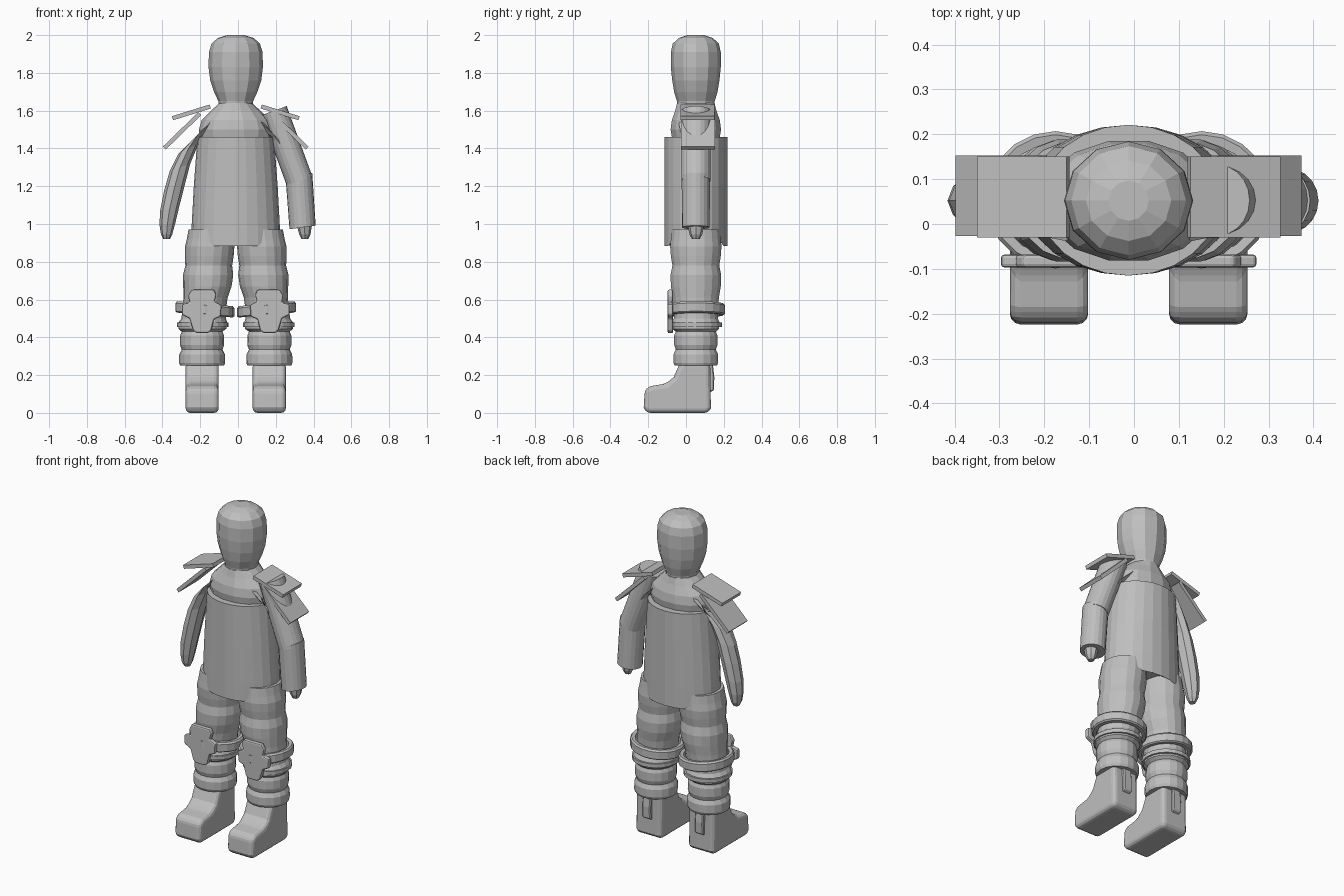
import bpy, bmesh, math
from mathutils import Vector, Matrix

MID = -0.012      # mirror plane of the figure
CY = 0.052        # depth centre of the body

grey = bpy.data.materials.new("plain_grey")
grey.diffuse_color = (0.52, 0.52, 0.52, 1)


def finish(name, bm):
    bmesh.ops.remove_doubles(bm, verts=bm.verts, dist=0.0005)
    bmesh.ops.recalc_face_normals(bm, faces=bm.faces)
    me = bpy.data.meshes.new(name)
    bm.to_mesh(me)
    bm.free()
    me.materials.append(grey)
    ob = bpy.data.objects.new(name, me)
    bpy.context.collection.objects.link(ob)
    return ob


def loft(name, rings, n=12, caps=True, adjust=None):
    """Skin a list of rings (x, y, z, rx, ry, tilt about y in degrees)."""
    bm = bmesh.new()
    loops = []
    for x, y, z, rx, ry, tilt in rings:
        rot = Matrix.Rotation(math.radians(tilt), 3, 'Y')
        loop = []
        for i in range(n):
            a = 2 * math.pi * i / n
            p = Vector((x, y, z)) + rot @ Vector((rx * math.cos(a), ry * math.sin(a), 0))
            loop.append(bm.verts.new(adjust(p) if adjust else p))
        loops.append(loop)
    for lo, hi in zip(loops, loops[1:]):
        for i in range(n):
            j = (i + 1) % n
            bm.faces.new((lo[i], lo[j], hi[j], hi[i]))
    if caps:
        bm.faces.new(loops[0])
        bm.faces.new(loops[-1])
    return finish(name, bm)


def prism(name, pts, plane, a, b, bevel=0, seg=2):
    """Extrude an outline lying in the xz or yz plane."""
    bm = bmesh.new()
    put = (lambda u, v, d: (u, d, v)) if plane == 'xz' else (lambda u, v, d: (d, u, v))
    f = [[bm.verts.new(put(u, v, d)) for u, v in pts] for d in (a, b)]
    bm.faces.new(f[0])
    bm.faces.new(f[1])
    for i in range(len(pts)):
        j = (i + 1) % len(pts)
        bm.faces.new((f[0][i], f[0][j], f[1][j], f[1][i]))
    ob = finish(name, bm)
    if bevel:
        m = ob.modifiers.new("bevel", 'BEVEL')
        m.width, m.segments, m.limit_method = bevel, seg, 'ANGLE'
    return ob


def slab(name, p, q, thick, y0, y1):
    """Flat tilted plate between two points of the front view."""
    d = Vector((q[0] - p[0], q[1] - p[1])).normalized() * thick / 2
    nx, nz = -d.y, d.x
    return prism(name, [(p[0] + nx, p[1] + nz), (q[0] + nx, q[1] + nz),
                        (q[0] - nx, q[1] - nz), (p[0] - nx, p[1] - nz)], 'xz', y0, y1)


# Head and neck
loft("head", [(MID, CY, z, rx, ry, 0) for z, rx, ry in
              [(1.60, .088, .095), (1.65, .092, .10), (1.70, .115, .115), (1.76, .135, .125),
               (1.83, .144, .132), (1.91, .142, .132), (1.955, .128, .122),
               (1.985, .095, .09), (2.0, .045, .045)]], 12)

# Shoulder yoke
loft("shoulders", [(MID, CY, z, rx, ry, 0) for z, rx, ry in
                   [(1.40, .18, .12), (1.50, .195, .137), (1.55, .18, .13),
                    (1.60, .13, .112), (1.64, .088, .102)]], 14)

# Barrel shaped torso cover, hem raised at the hips
def hem(p):
    if p.z < 0.9 and abs(p.x - MID) > 0.13:
        p.z += 0.065 * min(1, (abs(p.x - MID) - 0.10) / 0.10)
    return p

loft("torso_cover", [(MID, CY + .001, .883, .234, .168, 0), (MID, CY + .001, 1.0, .233, .168, 0),
                     (MID, CY + .001, 1.2, .222, .168, 0), (MID, CY + .001, 1.46, .203, .168, 0)],
     24, adjust=hem)

for s, side in ((-1, "left"), (1, "right")):
    X = lambda d: MID + s * d

    # Arm with closed hand
    loft(side + "_arm", [(X(x), CY + dy, z, rx, ry, s * t) for x, dy, z, rx, ry, t in
                         [(.14, 0, 1.53, .085, .09, 60), (.20, 0, 1.475, .075, .078, 45),
                          (.25, 0, 1.40, .062, .066, 28), (.295, 0, 1.30, .058, .06, 20),
                          (.325, 0, 1.19, .056, .058, 14), (.35, 0, 1.08, .051, .053, 10),
                          (.362, 0, 1.00, .042, .045, 5), (.366, 0, .945, .030, .034, 0),
                          (.366, 0, .92, .018, .020, 0)]], 8)

    # Shoulder plates
    slab(side + "_shoulder_flap", (X(.135), 1.622), (X(.335), 1.560), .022, -.03, .15)
    slab(side + "_shoulder_plate", (X(.19), 1.585), (X(.378), 1.402), .022, -.027, .153)

    # Padded trouser leg with bulging rolls
    loft(side + "_trouser_leg", [(X(x), CY, z, rx, ry, 0) for x, z, rx, ry in
                                 [(.178, .25, .116, .113), (.178, .265, .122, .12),
                                  (.178, .31, .121, .12), (.178, .335, .108, .108),
                                  (.178, .36, .117, .116), (.178, .41, .116, .116),
                                  (.178, .43, .108, .108), (.176, .445, .126, .125),
                                  (.174, .48, .128, .128), (.170, .50, .118, .118),
                                  (.165, .56, .115, .12), (.160, .61, .117, .124),
                                  (.150, .67, .128, .134), (.146, .73, .133, .136),
                                  (.143, .78, .124, .126), (.140, .83, .129, .134),
                                  (.138, .88, .131, .138), (.134, .92, .125, .134),
                                  (.130, .97, .120, .13)]], 18)

    # Knee strap, a tilted hollow band
    loft(side + "_knee_strap", [(X(.163), CY + .002, z, r, r - .003, -s * 5) for z, r in
                                [(.518, .148), (.525, .156), (.568, .156), (.578, .148),
                                 (.575, .128), (.518, .128), (.518, .148)]], 20, caps=False)
    loft(side + "_lower_strap", [(X(.174), CY + .002, z, r, r, 0) for z, r in
                                 [(.455, .136), (.478, .136), (.478, .122), (.455, .122),
                                  (.455, .136)]], 20, caps=False)

    # Knee pad
    prism(side + "_knee_pad", [(X(x), z) for x, z in
                               [(.115, .652), (.235, .652), (.252, .62), (.245, .585),
                                (.285, .575), (.285, .52), (.245, .50), (.225, .435),
                                (.205, .422), (.15, .422), (.13, .435), (.115, .495),
                                (.08, .51), (.075, .57), (.112, .59), (.102, .625)]],
          'xz', -.097, -.068, .008, 2)

    # Boot with heel tab
    prism(side + "_boot", [(-.212, 0), (-.224, .03), (-.218, .125), (-.185, .142), (-.105, .155),
                           (-.065, .19), (-.03, .27), (.128, .27), (.13, .12), (.132, .025),
                           (.12, 0)], 'yz', X(.09), X(.265), .024, 3)
    prism(side + "_heel_tab", [(.12, .27), (.142, .26), (.15, .19), (.148, .12), (.12, .105)],
          'yz', X(.15), X(.205), .006, 1)

# Sleeve armour, on one arm only
axis_tilt = -20
loft("upper_sleeve", [(.325 - .135 * k, CY + .001, 1.23 + .37 * k, .072, .078, axis_tilt)
                      for k in (0, .5, 1)], 20)
loft("lower_sleeve", [(.342, CY, .982, .070, .073, -8), (.323, CY, 1.25, .073, .075, -17)], 20)
